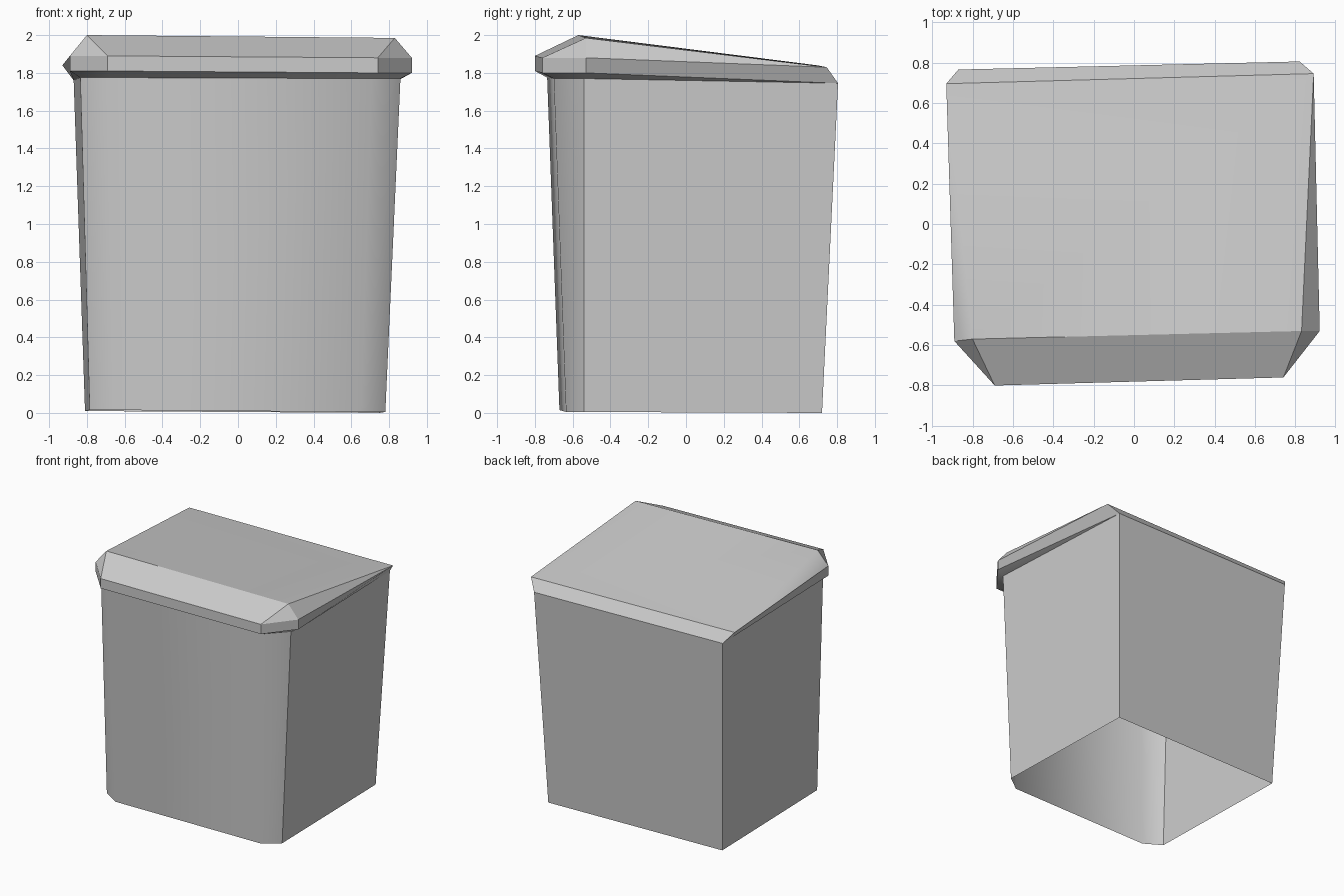
import bpy
import bmesh
import math
from mathutils import Vector

cube = bpy.data.objects.get("Cube")
if cube:
    bpy.data.objects.remove(cube, do_unlink=True)

grey = bpy.data.materials.new("plain grey")
grey.use_nodes = True
tone = (0.6, 0.6, 0.6, 1)
grey.diffuse_color = tone
grey.node_tree.nodes["Principled BSDF"].inputs["Base Color"].default_value = tone


def loft(name, rings, angle, cap=False):
    """Skin stacked rings, sharing coincident corners; the cap folds on its diagonal."""
    bm = bmesh.new()
    shared = {}

    def vert(p):
        key = tuple(round(c, 4) for c in p)
        if key not in shared:
            shared[key] = bm.verts.new(key)
        return shared[key]

    def face(points):
        corners = list(dict.fromkeys(vert(p) for p in points))
        if len(corners) > 2:
            bm.faces.new(corners)

    for low, high in zip(rings, rings[1:]):
        for i in range(len(low)):
            j = (i + 1) % len(low)
            face((low[i], low[j], high[j], high[i]))
    if cap:
        top = list(dict.fromkeys(tuple(p) for p in rings[-1]))
        face((top[0], top[1], top[2]))
        face((top[0], top[2], top[3]))
    mesh = bpy.data.meshes.new(name)
    bm.to_mesh(mesh)
    bm.free()
    mesh.materials.append(grey)
    obj = bpy.data.objects.new(name, mesh)
    bpy.context.collection.objects.link(obj)
    bpy.ops.object.select_all(action="DESELECT")
    obj.select_set(True)
    bpy.context.view_layer.objects.active = obj
    bpy.ops.object.shade_smooth_by_angle(angle=math.radians(angle))
    return obj


# Ring order: side and front corner at -x, front and side corner at +x, two back corners
foot = [(-0.785, -0.585, 0.015), (-0.645, -0.67, 0.015), (0.65, -0.635, 0.005),
        (0.78, -0.54, 0.005), (0.75, 0.72, 0), (-0.81, 0.685, 0.01)]
mouth = [(-0.835, -0.59, 1.775), (-0.68, -0.735, 1.775), (0.71, -0.70, 1.77),
         (0.86, -0.54, 1.77), (0.82, 0.805, 1.745), (-0.87, 0.765, 1.76)]

# Tapered body, open underneath
loft("bin_body", [foot, mouth], 45)

# Sloping lid with an overhanging front rim that dies out at the back
rim = [(-0.89, -0.58, 1.81), (-0.69, -0.80, 1.81), (0.74, -0.76, 1.80), (0.92, -0.53, 1.80)]
ridge = [(0.89, 0.745, 1.83), (-0.93, 0.695, 1.84)]
peak = [(-0.80, -0.57, 2.0), (0.83, -0.53, 1.985)]
rim_top = [tuple(Vector(p) + Vector((0, 0, 0.08))) for p in rim]
crown = [peak[0], peak[0], peak[1], peak[1]] + ridge
lid = loft("bin_lid", [mouth, rim + mouth[4:], rim_top + ridge, crown], 30, cap=True)

# Soften the lid edge that runs back from the -x peak
for edge in lid.data.edges:
    ends = [lid.data.vertices[v].co for v in edge.vertices]
    if all(any((e - Vector(p)).length < 0.001 for e in ends) for p in (peak[0], ridge[1])):
        edge.use_edge_sharp = False
